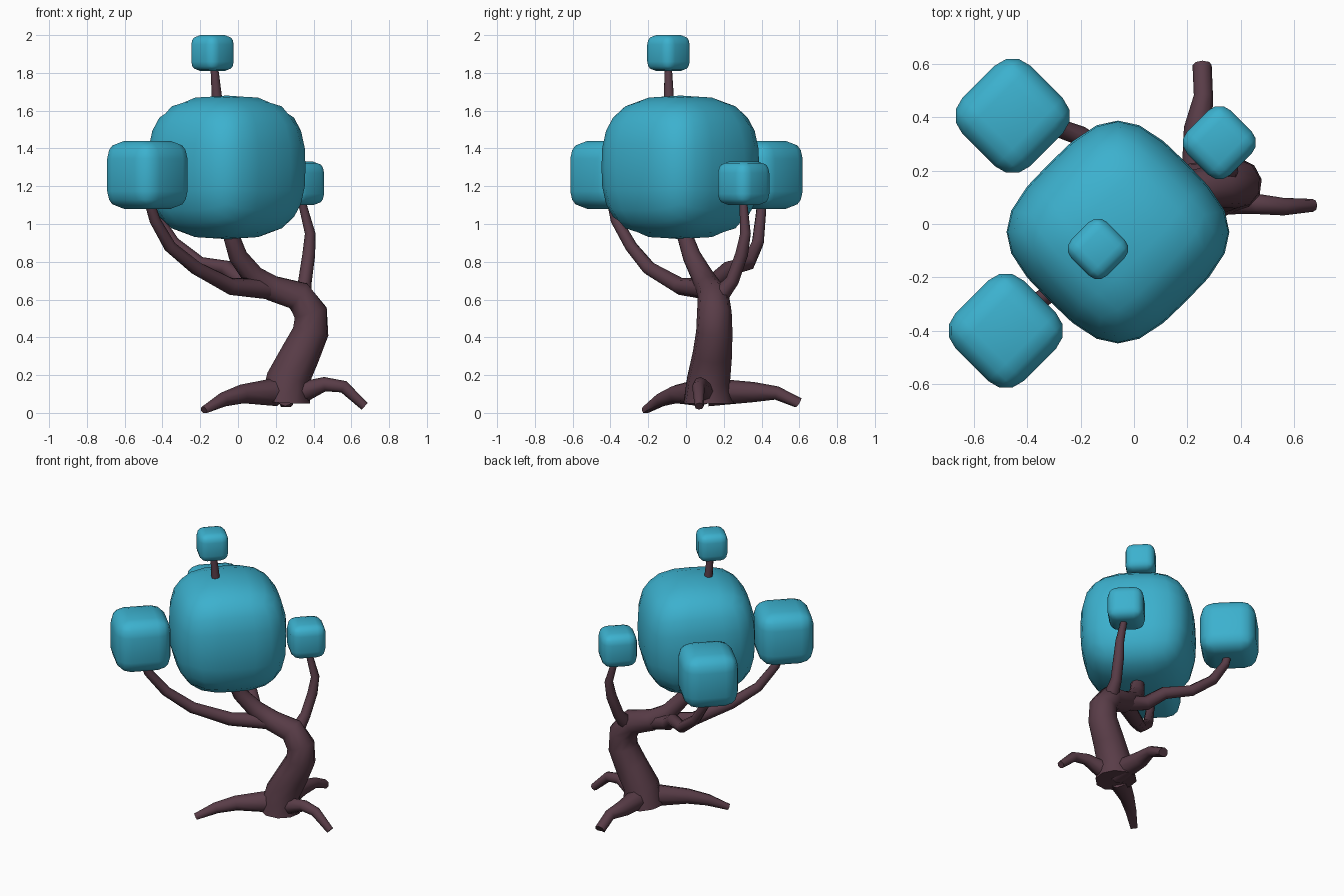
import bpy, bmesh, math
from mathutils import Vector, Matrix

if "Cube" in bpy.data.objects:
    bpy.data.objects.remove(bpy.data.objects["Cube"])


def material(name, rgb):
    m = bpy.data.materials.new(name)
    m.diffuse_color = (*rgb, 1)
    m.use_nodes = True
    m.node_tree.nodes["Principled BSDF"].inputs["Base Color"].default_value = m.diffuse_color
    return m


BARK = material("plum_bark", (0.100, 0.046, 0.064))
LEAF = material("teal_leaf", (0.045, 0.440, 0.620))


def finish(name, bm, mat, angle):
    bmesh.ops.recalc_face_normals(bm, faces=bm.faces[:])
    me = bpy.data.meshes.new(name)
    bm.to_mesh(me)
    bm.free()
    me.materials.append(mat)
    ob = bpy.data.objects.new(name, me)
    bpy.context.collection.objects.link(ob)
    bpy.ops.object.select_all(action='DESELECT')
    ob.select_set(True)
    bpy.context.view_layer.objects.active = ob
    bpy.ops.object.shade_smooth_by_angle(angle=math.radians(angle))


def limb(name, path, sides=8, floor=0.0):
    """Tapered tube through (x, y, z, radius) points."""
    bm = bmesh.new()
    pts = [Vector(p[:3]) for p in path]
    rings, side = [], None
    for i, p in enumerate(pts):
        t = Vector()
        if i > 0:
            t += (p - pts[i - 1]).normalized()
        if i < len(pts) - 1:
            t += (pts[i + 1] - p).normalized()
        t.normalize()
        if side is None:
            side = t.orthogonal()
        side = (side - t * side.dot(t)).normalized()
        up = t.cross(side)
        ring = []
        for k in range(sides):
            a = 2 * math.pi * k / sides
            v = p + (side * math.cos(a) + up * math.sin(a)) * path[i][3]
            v.z = max(v.z, floor)
            ring.append(bm.verts.new(v))
        rings.append(ring)
    for r0, r1 in zip(rings, rings[1:]):
        for k in range(sides):
            n = (k + 1) % sides
            bm.faces.new((r0[k], r0[n], r1[n], r1[k]))
    bm.faces.new(rings[0][::-1])
    bm.faces.new(rings[-1])
    finish(name, bm, BARK, 50)


def leaf_cube(name, centre, size):
    """Rounded cube turned 45 degrees."""
    bm = bmesh.new()
    bmesh.ops.create_cube(bm, size=size)
    bmesh.ops.bevel(bm, geom=bm.edges[:], offset=size * 0.26, segments=3,
                    profile=0.5, affect='EDGES')
    bm.transform(Matrix.Translation(centre) @ Matrix.Rotation(math.pi / 4, 4, 'Z'))
    finish(name, bm, LEAF, 60)


# Trunk, which runs on through the big crown to the top tuft
limb("trunk", [
    (0.25, 0.12, 0.05, 0.135), (0.265, 0.12, 0.18, 0.115),
    (0.33, 0.14, 0.31, 0.105), (0.385, 0.15, 0.43, 0.097),
    (0.385, 0.15, 0.53, 0.092), (0.32, 0.145, 0.62, 0.083),
    (0.18, 0.12, 0.66, 0.070), (0.08, 0.085, 0.725, 0.060),
    (0.00, 0.03, 0.83, 0.050), (-0.04, -0.01, 0.95, 0.042),
    (-0.08, -0.05, 1.30, 0.036), (-0.11, -0.09, 1.65, 0.028),
    (-0.128, -0.095, 1.86, 0.019)], 10, 0.05)

# Roots
limb("root_left", [
    (0.20, 0.08, 0.11, 0.075), (0.02, -0.05, 0.10, 0.05),
    (-0.08, -0.13, 0.07, 0.038), (-0.18, -0.215, 0.012, 0.024)])
limb("root_right", [
    (0.28, 0.11, 0.12, 0.07), (0.36, 0.09, 0.115, 0.055),
    (0.46, 0.075, 0.152, 0.038), (0.56, 0.065, 0.138, 0.033),
    (0.67, 0.07, 0.035, 0.024)])
limb("root_back", [
    (0.25, 0.12, 0.11, 0.075), (0.24, 0.36, 0.11, 0.053),
    (0.26, 0.48, 0.105, 0.036), (0.255, 0.595, 0.045, 0.036)], floor=0.03)

# Branches
limb("branch_front_left", [
    (0.17, 0.11, 0.655, 0.055), (-0.04, -0.03, 0.67, 0.046),
    (-0.22, -0.195, 0.765, 0.038), (-0.36, -0.29, 0.88, 0.033),
    (-0.44, -0.37, 1.02, 0.029), (-0.48, -0.40, 1.15, 0.025)])
limb("branch_back_left", [
    (0.18, 0.12, 0.65, 0.055), (0.03, 0.15, 0.69, 0.047),
    (-0.06, 0.23, 0.765, 0.042), (-0.20, 0.33, 0.79, 0.037),
    (-0.34, 0.38, 0.90, 0.033), (-0.43, 0.395, 1.04, 0.028),
    (-0.455, 0.405, 1.15, 0.025)])
limb("branch_right", [
    (0.34, 0.17, 0.61, 0.05), (0.355, 0.245, 0.70, 0.036),
    (0.375, 0.295, 0.84, 0.034), (0.382, 0.315, 0.95, 0.028),
    (0.345, 0.305, 1.09, 0.022), (0.325, 0.30, 1.18, 0.02)])

# Big crown: bulging rounded block
bm = bmesh.new()
bmesh.ops.create_cube(bm, size=2)
bmesh.ops.subdivide_edges(bm, edges=bm.edges[:], cuts=5, use_grid_fill=True)
for v in bm.verts:
    x, y, z = (abs(c) for c in v.co)
    f = ((x ** 3.3 + y ** 3.3) ** (2.8 / 3.3) + z ** 2.8) ** (1 / 2.8)
    v.co = Vector((v.co.x * 0.364, v.co.y * 0.364, v.co.z * 0.38)) / f
bm.transform(Matrix.Translation((-0.06, -0.03, 1.30)) @ Matrix.Rotation(math.pi / 4, 4, 'Z'))
finish("crown", bm, LEAF, 60)

# Smaller leaf tufts
for name, centre, size in [
        ("leaf_front_left", (-0.48, -0.40, 1.26), 0.36),
        ("leaf_back_left", (-0.455, 0.405, 1.26), 0.36),
        ("leaf_right", (0.32, 0.305, 1.215), 0.23),
        ("leaf_top", (-0.135, -0.093, 1.905), 0.19)]:
    leaf_cube(name, centre, size)
